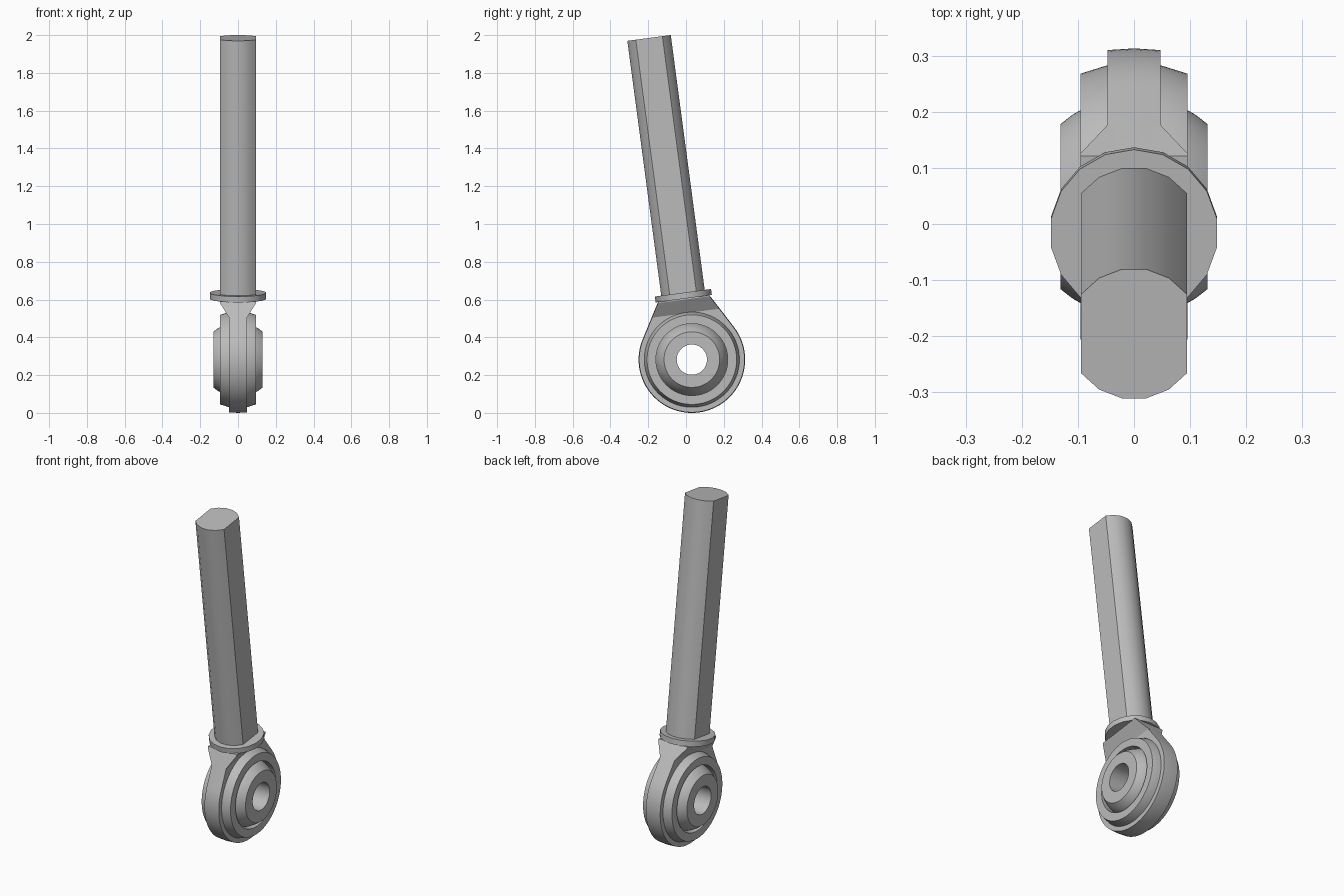
import bpy, bmesh
from math import sin, cos, pi, radians, sqrt
from mathutils import Matrix

cube = bpy.data.objects.get("Cube")
if cube:
    bpy.data.objects.remove(cube, do_unlink=True)

# Dimensions; parts are built around the eye centre with the rod along local z
HEAD_R, BORE_R, RACE_R, BALL_R = 0.282, 0.08, 0.19, 0.197
PLATE_X, RACE_X, BALL_X = 0.047, 0.095, 0.131
NECK_TOP, COLLAR_TOP, ROD_TOP = 0.327, 0.357, 1.718
SEGMENTS = 96
PLACE = Matrix.Translation((0, 0.031, HEAD_R)) @ Matrix.Rotation(radians(7.58), 4, "X")

steel = bpy.data.materials.new("plain grey steel")
steel.use_nodes = True
grey = (0.5, 0.5, 0.5, 1)
steel.diffuse_color = grey
steel.node_tree.nodes["Principled BSDF"].inputs["Base Color"].default_value = grey


def loft(name, rings, wrap=False):
    """Skin equal-sized rings; wrap joins last to first, otherwise ends are capped."""
    bm = bmesh.new()
    loops = [[bm.verts.new(p) for p in ring] for ring in rings]
    pairs = list(zip(loops, loops[1:]))
    if wrap:
        pairs.append((loops[-1], loops[0]))
    else:
        bm.faces.new(loops[0])
        bm.faces.new(loops[-1])
    for a, b in pairs:
        for i in range(len(a)):
            j = (i + 1) % len(a)
            bm.faces.new((a[i], a[j], b[j], b[i]))
    bmesh.ops.recalc_face_normals(bm, faces=bm.faces)
    bm.transform(PLACE)
    mesh = bpy.data.meshes.new(name)
    bm.to_mesh(mesh)
    bm.free()
    mesh.materials.append(steel)
    obj = bpy.data.objects.new(name, mesh)
    bpy.context.collection.objects.link(obj)
    bpy.ops.object.select_all(action="DESELECT")
    obj.select_set(True)
    bpy.context.view_layer.objects.active = obj
    bpy.ops.object.shade_smooth_by_angle(angle=radians(30))
    return obj


def lathe(name, profile, stretch=lambda r, phi: r):
    """Revolve a closed (x, radius) profile about the x axis."""
    rings = []
    for i in range(SEGMENTS):
        phi = 2 * pi * i / SEGMENTS
        rings.append([(x, stretch(r, phi) * sin(phi), stretch(r, phi) * cos(phi))
                      for x, r in profile])
    return loft(name, rings, wrap=True)


def mirrored(half):
    """Complete a profile listed from +x towards the middle."""
    return half + [(-x, r) for x, r in reversed(half)]


def neck_outline(r, phi):
    """Stretch the outer rim into a neck tangent to the eye."""
    phi = min(phi, 2 * pi - phi)
    if r < 0.25 or phi > pi / 3:
        return r
    return min(NECK_TOP / cos(phi), r / cos(pi / 3 - phi))


# Pierced ball
arc = [(BALL_X * k / 6, sqrt(BALL_R ** 2 - (BALL_X * k / 6) ** 2)) for k in range(6, -7, -1)]
lathe("pivot_ball", [(BALL_X, BORE_R)] + arc + [(-BALL_X, BORE_R)])

# Race ring with sloped shoulders
lathe("race_ring", mirrored([(RACE_X, RACE_R), (RACE_X, 0.237), (PLATE_X, 0.252)]))

# Eye plate with slightly crowned rim and tapering neck
lathe("eye_plate",
      [(PLATE_X, RACE_R), (PLATE_X, HEAD_R - 0.003), (0, HEAD_R),
       (-PLATE_X, HEAD_R - 0.003), (-PLATE_X, RACE_R)], neck_outline)

# Neck flaring out under the collar
flare = []
for t, hx in ((0.248, PLATE_X), (0.32, RACE_X), (NECK_TOP, RACE_X)):
    hy = (HEAD_R - 0.002 - t / 2) / cos(pi / 6)
    flare.append([(hx, hy, t), (-hx, hy, t), (-hx, -hy, t), (hx, -hy, t)])
loft("neck_flare", flare)

# Round collar
loft("collar", [[(0.15 * sin(i * pi / 9), 0.15 * cos(i * pi / 9), t) for i in range(18)]
                for t in (NECK_TOP - 0.002, COLLAR_TOP)])

# Rod with two flat sides
angles = [radians(side + 53 * k / 2.5) for side in (0, 180)
          for k in (-2.5, -1.5, -0.5, 0.5, 1.5, 2.5)]
loft("flat_sided_rod", [[(0.118 * sin(a), 0.118 * cos(a), t) for a in angles]
                        for t in (COLLAR_TOP - 0.01, ROD_TOP)])
